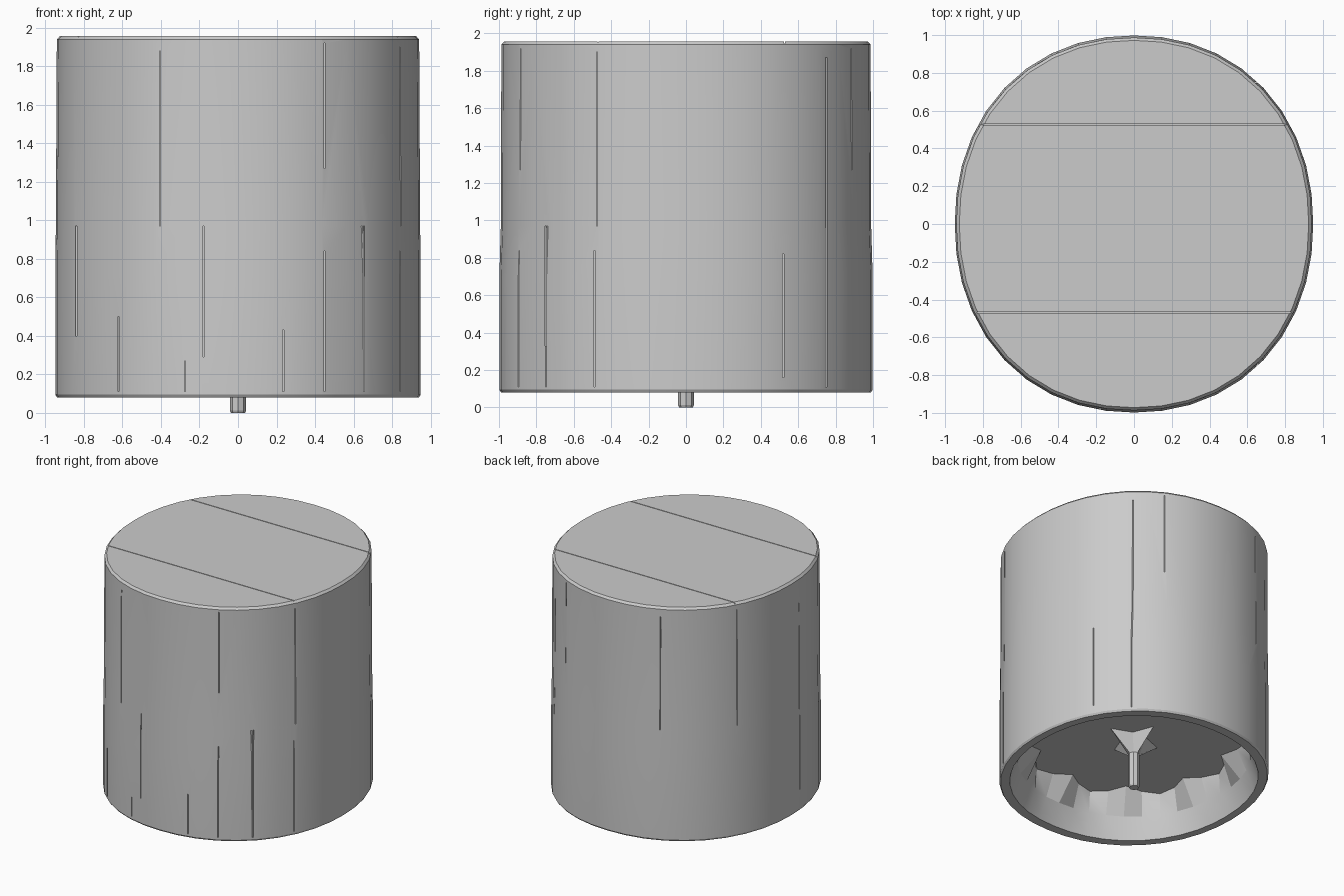
import bpy, bmesh, math

if "Cube" in bpy.data.objects:
    bpy.data.objects.remove(bpy.data.objects["Cube"])

SEG = 40


def make_object(name, bm, smooth=True):
    bmesh.ops.recalc_face_normals(bm, faces=bm.faces)
    mesh = bpy.data.meshes.new(name)
    bm.to_mesh(mesh)
    bm.free()
    obj = bpy.data.objects.new(name, mesh)
    bpy.context.collection.objects.link(obj)
    bpy.ops.object.select_all(action='DESELECT')
    obj.select_set(True)
    bpy.context.view_layer.objects.active = obj
    if smooth:
        bpy.ops.object.shade_smooth_by_angle(angle=math.radians(20))
    return obj


def loft(name, rings, smooth):
    """Bridge closed rings of points and cap both ends."""
    bm = bmesh.new()
    loops = [[bm.verts.new(p) for p in ring] for ring in rings]
    for a, b in zip(loops, loops[1:]):
        for i in range(len(a)):
            j = (i + 1) % len(a)
            bm.faces.new((a[i], a[j], b[j], b[i]))
    bm.faces.new(loops[0])
    bm.faces.new(loops[-1])
    bmesh.ops.triangulate(bm, faces=[f for f in bm.faces if len(f.verts) > 4])
    return make_object(name, bm, smooth)


# slightly squared oval ring
POW = 2.13


def oval(rx, ry, z, n=SEG, p=POW):
    ring = []
    for i in range(n):
        c, s = math.cos(2 * math.pi * i / n), math.sin(2 * math.pi * i / n)
        k = (abs(c) ** p + abs(s) ** p) ** (-1 / p)
        ring.append((rx * c * k, ry * s * k, z))
    return ring


# jagged upper edge of the recess under the body
def jagged(z):
    ring = []
    for i, (x, y, _) in enumerate(oval(0.97, 1.0, z)):
        r = (0.84, 0.78, 0.70, 0.79)[i % 4]
        ring.append((r * x, r * y, z))
    return ring


# oval drum body, from the top cap over the rim into the recess
body = loft("drum_body", [
    oval(0.925, 0.972, 1.957),
    oval(0.941, 0.987, 1.940),
    oval(0.946, 0.990, 0.97),
    oval(0.949, 0.998, 0.70),
    oval(0.949, 0.998, 0.095),
    oval(0.940, 0.988, 0.08),
    oval(0.880, 0.915, 0.08),
    oval(0.825, 0.855, 0.25),
    jagged(0.42),
], True)

# thin seams cut into the shell
cut = bmesh.new()


def box(x0, x1, y0, y1, z0, z1):
    geo = bmesh.ops.create_cube(cut, size=1)
    for v in geo["verts"]:
        v.co = ((x0 + x1) / 2 + v.co.x * (x1 - x0),
                (y0 + y1) / 2 + v.co.y * (y1 - y0),
                (z0 + z1) / 2 + v.co.z * (z1 - z0))


def reach(t, a, b):
    """Half extent b of the oval at offset t along half extent a."""
    return b * (1 - (abs(t) / a) ** POW) ** (1 / POW)


W, D = 0.003, 0.03
for y in (0.527, -0.47):
    box(-0.83, 0.83, y - W, y + W, 1.945, 2.0)

front_seams = [(-0.405, 0.97, 1.88), (0.45, 1.27, 1.92), (0.45, 0.11, 0.84),
               (-0.18, 0.29, 0.97), (0.655, 0.11, 0.97), (-0.62, 0.11, 0.50),
               (-0.275, 0.11, 0.27), (0.235, 0.11, 0.43), (-0.84, 0.40, 0.97)]
side_seams = [(-0.475, 0.97, 1.90), (-0.49, 0.11, 0.84), (0.52, 0.16, 0.82),
              (0.75, 0.11, 1.87), (-0.75, 0.33, 0.97)]
for x, z0, z1 in front_seams:
    e = reach(x, 0.946, 0.99)
    box(x - W, x + W, -e - 0.1, -e + D, z0, z1)
for y, z0, z1 in side_seams:
    e = reach(y, 0.99, 0.946)
    box(e - D, e + 0.1, y - W, y + W, z0, z1)
# fewer seams on the back and left
for x, z0, z1 in front_seams[:2]:
    e = reach(x, 0.946, 0.99)
    box(x - W, x + W, e - D, e + 0.1, z0, z1)
for y, z0, z1 in ((0.52, 0.97, 1.90), (-0.10, 0.25, 1.75)):
    e = reach(y, 0.99, 0.946)
    box(-e - 0.1, -e + D, y - W, y + W, z0, z1)
cutter = make_object("seam_cutter", cut, False)
cutter.hide_render = True

mod = body.modifiers.new("seams", 'BOOLEAN')
mod.operation = 'DIFFERENCE'
mod.solver = 'EXACT'
mod.use_self = True
mod.object = cutter
bpy.context.view_layer.objects.active = body
bpy.ops.object.modifier_apply(modifier=mod.name)
bpy.data.objects.remove(cutter)

# centre stem with a flared root meeting the recess ceiling
star = [((0.23, 0.09)[i % 2] * math.cos(i * math.pi / 4),
         (0.23, 0.09)[i % 2] * math.sin(i * math.pi / 4), 0.425)
        for i in range(8)]
loft("centre_stem", [
    oval(0.036, 0.036, 0.0, 8, 2),
    oval(0.042, 0.042, 0.012, 8, 2),
    oval(0.042, 0.042, 0.28, 8, 2),
    star,
], False)
